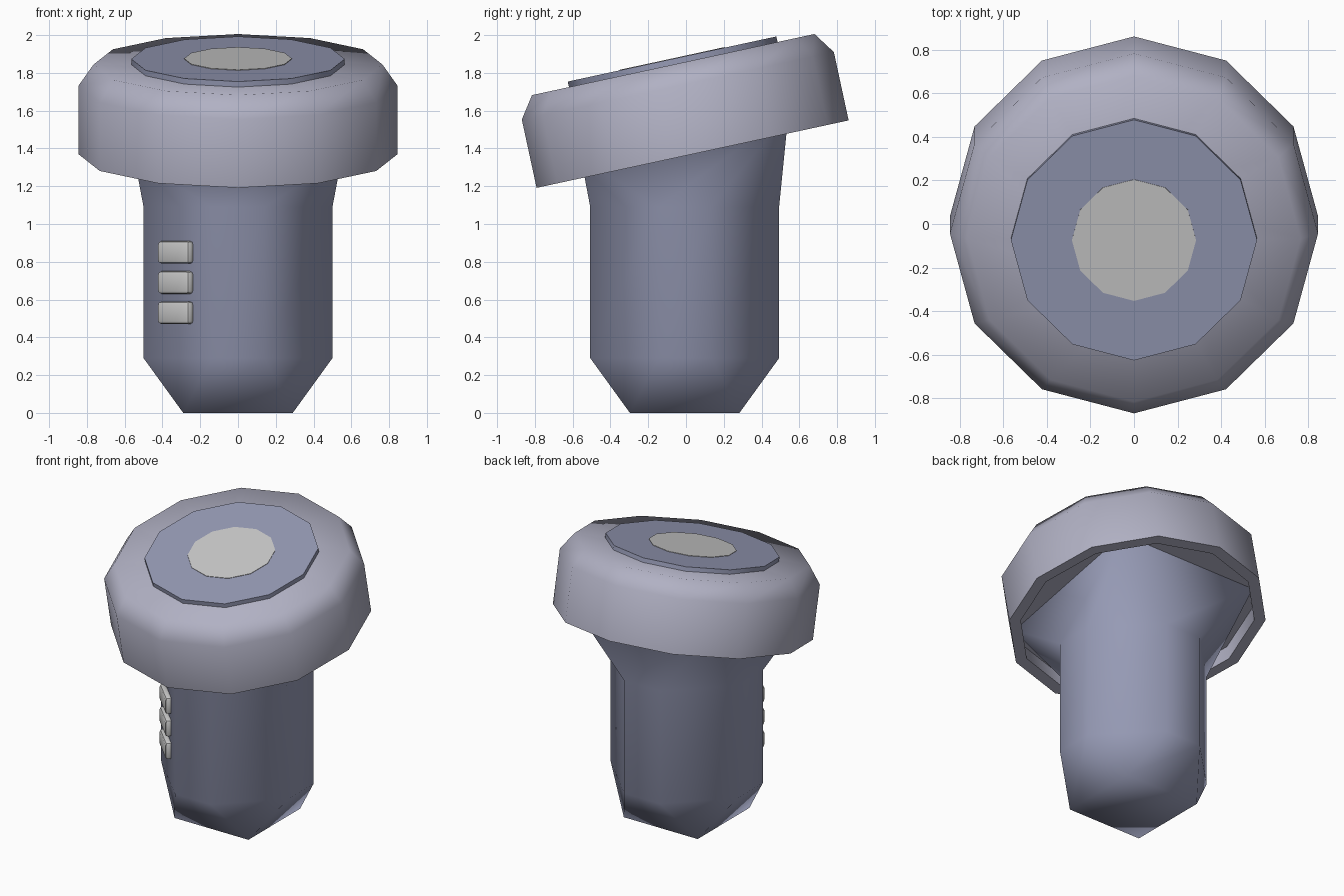
import bpy, bmesh, math
from mathutils import Matrix, Vector

if "Cube" in bpy.data.objects:
    bpy.data.objects.remove(bpy.data.objects["Cube"])

TILT = math.radians(12.2)
HEAD = Matrix.Translation((0, 0.035, 1.37)) @ Matrix.Rotation(TILT, 4, 'X')


def material(name, rgb):
    m = bpy.data.materials.new(name)
    m.diffuse_color = (*rgb, 1)
    m.use_nodes = True
    m.node_tree.nodes["Principled BSDF"].inputs["Base Color"].default_value = m.diffuse_color
    return m


def finish(bm, name, mat=None, angle=62):
    bmesh.ops.remove_doubles(bm, verts=bm.verts, dist=1e-4)
    bmesh.ops.recalc_face_normals(bm, faces=bm.faces)
    me = bpy.data.meshes.new(name)
    bm.to_mesh(me)
    bm.free()
    ob = bpy.data.objects.new(name, me)
    bpy.context.collection.objects.link(ob)
    if mat:
        me.materials.append(mat)
    bpy.ops.object.select_all(action='DESELECT')
    ob.select_set(True)
    bpy.context.view_layer.objects.active = ob
    bpy.ops.object.shade_smooth_by_angle(angle=math.radians(angle))
    return ob


def loft(rings, name, mat=None, angle=62):
    """Skin a stack of equal-length point rings and cap both ends."""
    bm = bmesh.new()
    loops = [[bm.verts.new(p) for p in ring] for ring in rings]
    n = len(loops[0])
    for a, b in zip(loops, loops[1:]):
        for i in range(n):
            j = (i + 1) % n
            bm.faces.new((a[i], a[j], b[j], b[i]))
    bm.faces.new(loops[0])
    bm.faces.new(loops[-1])
    return finish(bm, name, mat, angle)


def turned(profile, name, mat=None):
    """Twelve-sided turned part on the tilted head axis."""
    rings = [[HEAD @ Vector((r * math.cos(k * math.pi / 6), r * math.sin(k * math.pi / 6), h))
              for k in range(12)] for r, h in profile]
    return loft(rings, name, mat)


def section(half, flat, z):
    """Square with cut corners; flat == half gives a plain square."""
    h, f = half, flat
    pts = [(h, -f), (h, f), (f, h), (-f, h), (-h, f), (-h, -f), (-f, -h), (f, -h)]
    return [Vector((x, y - 0.007, z)) for x, y in pts]


blue = material("blue_grey", (0.31, 0.33, 0.47))
pale = material("pale_lavender", (0.44, 0.44, 0.55))

# Stem: tapered square foot, cut-corner shaft, flare meeting the tilted head
flare = section(0.55, 0.55, 0)
for p in flare:
    p.z = 1.475 + math.tan(TILT) * p.y
loft([section(0.29, 0.29, 0), section(0.5, 0.14, 0.29),
      section(0.5, 0.14, 1.09), flare], "stem", blue)

# Head: chamfered drum with a shallow recess underneath
turned([(0.77, 0.1), (0.77, 0), (0.845, 0), (0.845, 0.37),
        (0.765, 0.485), (0.3, 0.485)], "head", pale)

# Raised disc and the plain centre on top of the head
turned([(0.565, 0.47), (0.565, 0.515)], "top_disc", blue)
turned([(0.285, 0.50), (0.285, 0.518)], "top_centre")

# Three rounded buttons on the front left corner face
for i, z in enumerate((0.53, 0.69, 0.85)):
    bm = bmesh.new()
    bmesh.ops.create_cube(bm, size=1, matrix=Matrix.Translation((-0.329, -0.335, z))
                          @ Matrix.Rotation(math.radians(-45), 4, 'Z')
                          @ Matrix.Diagonal((0.235, 0.05, 0.12, 1)))
    bmesh.ops.bevel(bm, geom=bm.edges[:], offset=0.018, segments=2, profile=0.5, affect='EDGES')
    finish(bm, f"button_{i + 1}", angle=40)
